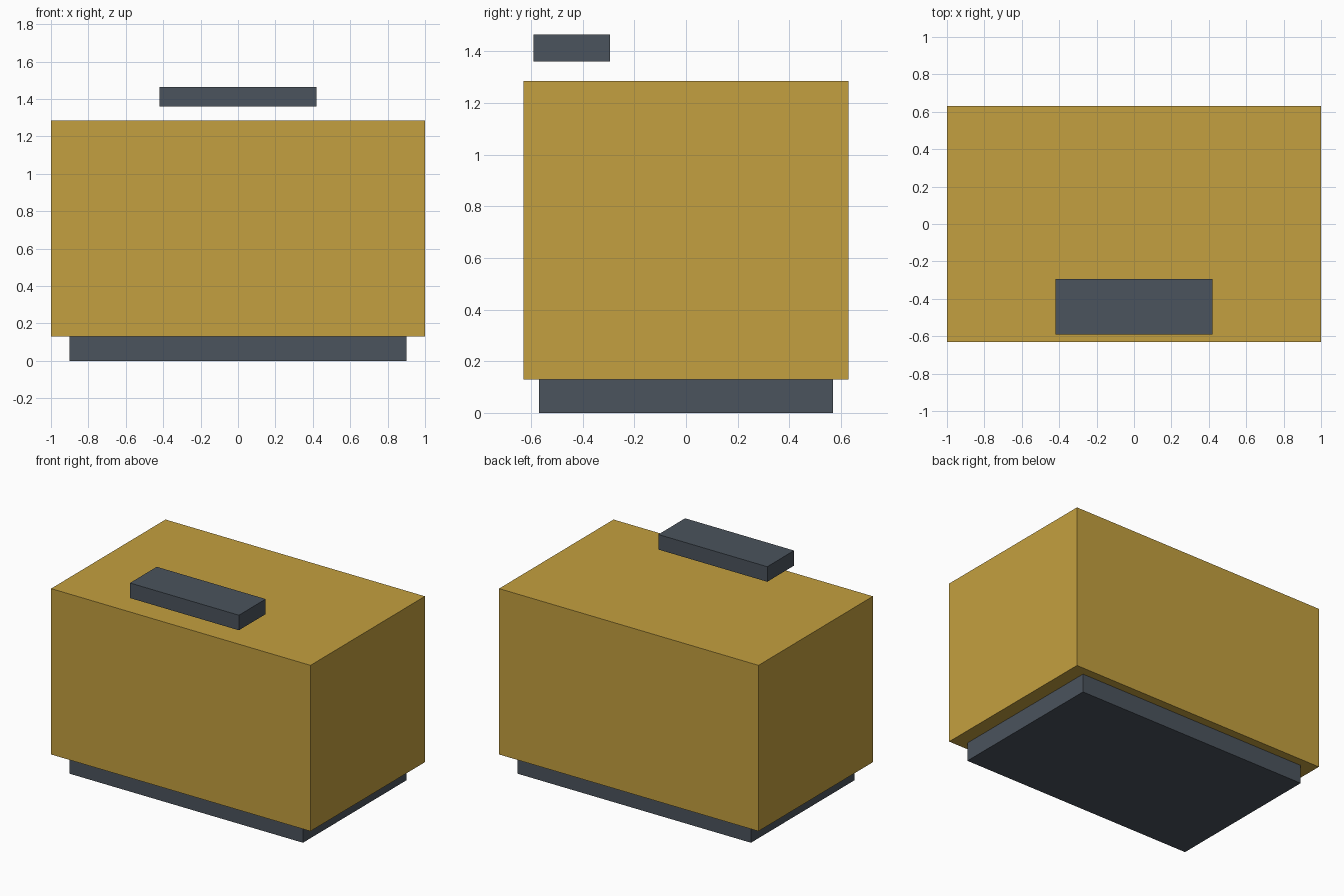
import bpy
import bmesh
from mathutils import Vector

if "Cube" in bpy.data.objects:
    bpy.data.objects.remove(bpy.data.objects["Cube"], do_unlink=True)


def make_material(name, colour):
    mat = bpy.data.materials.new(name)
    mat.use_nodes = True
    mat.diffuse_color = colour
    mat.node_tree.nodes["Principled BSDF"].inputs["Base Color"].default_value = colour
    return mat


def make_box(name, low, high, mat):
    """Flat-sided box between two opposite corners."""
    low, high = Vector(low), Vector(high)
    bm = bmesh.new()
    bmesh.ops.create_cube(bm, size=1)
    bmesh.ops.scale(bm, vec=high - low, verts=bm.verts)
    mesh = bpy.data.meshes.new(name)
    bm.to_mesh(mesh)
    bm.free()
    mesh.materials.append(mat)
    obj = bpy.data.objects.new(name, mesh)
    obj.location = (low + high) / 2
    bpy.context.collection.objects.link(obj)
    return obj


gold = make_material("ochre_yellow", (0.55, 0.35, 0.05, 1))
slate = make_material("slate_grey", (0.07, 0.087, 0.109, 1))

# Recessed plinth under the main body
make_box("base_plinth", (-0.9, -0.57, 0), (0.9, 0.57, 0.13), slate)

# Main body
make_box("body", (-1, -0.63, 0.13), (1, 0.63, 1.286), gold)

# Slab hovering above the front edge of the body
make_box("top_slab", (-0.42, -0.59, 1.36), (0.42, -0.295, 1.465), slate)
